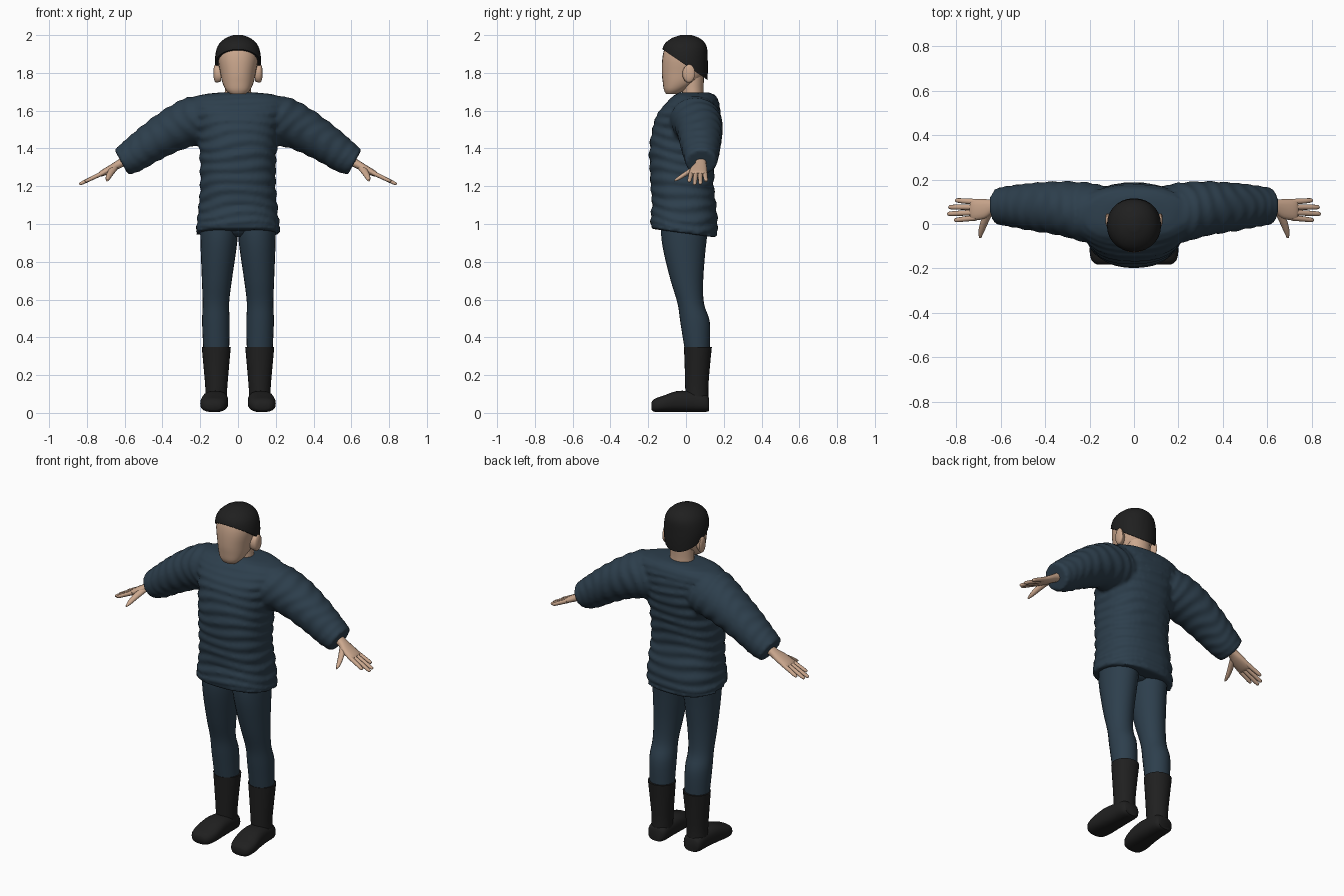
import bpy, bmesh, math
from mathutils import Vector

if "Cube" in bpy.data.objects:
    bpy.data.objects.remove(bpy.data.objects["Cube"])


def material(name, rgb):
    m = bpy.data.materials.new(name)
    m.use_nodes = True
    m.diffuse_color = (*rgb, 1)
    bsdf = m.node_tree.nodes["Principled BSDF"]
    bsdf.inputs["Base Color"].default_value = (*rgb, 1)
    bsdf.inputs["Roughness"].default_value = 0.8
    return m


NAVY = material("navy cloth", (0.026, 0.049, 0.073))
SKIN = material("skin", (0.6, 0.39, 0.27))
BLACK = material("black", (0.014, 0.014, 0.014))
X, Y, Z = Vector((1, 0, 0)), Vector((0, 1, 0)), Vector((0, 0, 1))
SLEEVE_UP = Vector((0.48, 0, 0.877))


def smooth_path(rings, steps):
    """Catmull-Rom interpolation of (x, y, z, radius_u, radius_v)."""
    r = [Vector(v) for v in rings]
    r = [r[0]] + r + [r[-1]]
    out = []
    for a, b, c, d in zip(r, r[1:], r[2:], r[3:]):
        for i in range(steps):
            t = i / steps
            out.append(b + (c - a) * (t / 2) + (a * 2 - b * 5 + c * 4 - d) * (t * t / 2)
                       + (b * 3 - a - c * 3 + d) * (t ** 3 / 2))
    return out + [r[-1]]


def loft(bm, rings, u=X, v=Y, n=20, steps=3, power=2.0, side=1, ripple=0.0, tilt=0.0):
    loops = []
    for k, s in enumerate(smooth_path(rings, steps)):
        loop = []
        for i in range(n):
            a = math.tau * i / n
            c, d = math.cos(a), math.sin(a)
            # Folds wander around the cloth
            fold = math.sin(k * 1.25 + 1.6 * math.sin(a * 2 + side) + math.sin(a * 3 + k * 0.2))
            f = 1 + ripple * fold
            p = Vector(s[:3]) + u * (s[3] * f * math.copysign(abs(c) ** (2 / power), c))
            p += v * (s[4] * f * math.copysign(abs(d) ** (2 / power), d))
            p.z -= tilt * p.y * max(0, 1.1 - p.z)
            p.x *= side
            loop.append(bm.verts.new(p))
        loops.append(loop)
    for a, b in zip(loops, loops[1:]):
        for i in range(n):
            j = (i + 1) % n
            bm.faces.new((a[i], a[j], b[j], b[i]))
    bm.faces.new(loops[0])
    bm.faces.new(loops[-1])


def finish(name, bm, mat, angle=50):
    bmesh.ops.recalc_face_normals(bm, faces=bm.faces[:])
    me = bpy.data.meshes.new(name)
    bm.to_mesh(me)
    bm.free()
    me.materials.append(mat)
    me.shade_smooth()
    me.set_sharp_from_angle(angle=math.radians(angle))
    ob = bpy.data.objects.new(name, me)
    bpy.context.scene.collection.objects.link(ob)
    return ob


# Jacket: torso and sleeves fused into one rumpled garment
bm = bmesh.new()
loft(bm, [(0, -.01, .95, .222, .17), (0, -.01, 1.0, .218, .178), (0, -.01, 1.1, .207, .17),
          (0, -.02, 1.2, .2, .167), (0, -.02, 1.3, .2, .172), (0, -.013, 1.4, .205, .18),
          (0, .002, 1.5, .215, .18), (0, .015, 1.58, .235, .168), (0, .035, 1.64, .25, .14),
          (0, .045, 1.68, .21, .11), (0, .045, 1.697, .09, .075)],
     n=48, steps=8, power=2.4, ripple=.03, tilt=.9)
for side in (1, -1):
    loft(bm, [(.12, .045, 1.565, .12, .12), (.2, .05, 1.55, .135, .138), (.33, .07, 1.505, .122, .118),
              (.46, .077, 1.43, .108, .102), (.56, .08, 1.36, .092, .09), (.618, .08, 1.327, .082, .075)],
         u=Y, v=SLEEVE_UP, n=36, steps=10, side=side, ripple=.03)
jacket = finish("jacket", bm, NAVY)
remesh = jacket.modifiers.new("fuse", 'REMESH')
remesh.mode = 'VOXEL'
remesh.voxel_size = 0.011
remesh.use_smooth_shade = True
relax = jacket.modifiers.new("relax", 'SMOOTH')
relax.iterations = 3

# Head with ears, and neck
bm = bmesh.new()
loft(bm, [(0, -.075, 1.688, .04, .03), (0, -.06, 1.71, .064, .057), (0, -.03, 1.75, .083, .093),
          (0, -.012, 1.8, .094, .116), (0, -.008, 1.88, .106, .117), (0, -.008, 1.94, .092, .1),
          (0, -.005, 1.975, .05, .06)], n=28, power=2.2)
loft(bm, [(0, .04, 1.64, .078, .062), (0, .036, 1.7, .07, .057), (0, .036, 1.79, .07, .06)])
for side in (1, -1):
    loft(bm, [(.09, .005, 1.795, .025, .04), (.108, .012, 1.795, .03, .047),
              (.122, .018, 1.798, .03, .046), (.129, .02, 1.8, .015, .025)], u=Y, v=Z, n=14, side=side)
finish("head", bm, SKIN)

# Hair cap, trimmed along a hairline sloping down to the nape
bm = bmesh.new()
loft(bm, [(0, .03, 1.73, .09, .08), (0, .005, 1.79, .112, .11), (0, -.005, 1.87, .122, .12),
          (0, -.006, 1.94, .108, .115), (0, -.002, 1.98, .072, .08), (0, 0, 2.0, .025, .03)],
     n=28, steps=4, power=2.1)
geom = bm.verts[:] + bm.edges[:] + bm.faces[:]
cut = bmesh.ops.bisect_plane(bm, geom=geom, plane_co=(0, 0, 1.84), plane_no=(0, .68, 1), clear_inner=True)
rim = [e for e in cut["geom_cut"] if isinstance(e, bmesh.types.BMEdge)]
bmesh.ops.edgeloop_fill(bm, edges=rim)
finish("hair", bm, BLACK)

for side, label in ((1, "left"), (-1, "right")):
    # Hand: palm, four fingers and a thumb
    bm = bmesh.new()
    loft(bm, [(.57, .08, 1.35, .03, .026), (.63, .078, 1.317, .03, .022), (.67, .068, 1.294, .044, .02),
              (.72, .064, 1.268, .048, .016), (.735, .064, 1.26, .043, .011)],
         u=Y, v=SLEEVE_UP, n=16, power=2.3, side=side)
    for y, tip_y, tip_x in ((.028, .018, .81), (.052, .046, .84), (.076, .076, .835), (.1, .106, .805)):
        drop = (tip_x - .71) * .47
        loft(bm, [(.71, y, 1.272, .013, .012), ((.71 + tip_x) / 2, (y + tip_y) / 2, 1.272 - drop / 2, .012, .011),
                  (tip_x - .01, tip_y, 1.276 - drop, .01, .009), (tip_x, tip_y, 1.272 - drop, .004, .004)],
             u=Y, v=SLEEVE_UP, n=10, side=side)
    loft(bm, [(.655, .05, 1.298, .02, .017), (.675, .005, 1.27, .018, .015),
              (.688, -.035, 1.245, .013, .012), (.693, -.062, 1.23, .005, .005)],
         u=X, v=Z, n=10, side=side)
    finish(label + "_hand", bm, SKIN)

    # Trouser leg
    bm = bmesh.new()
    loft(bm, [(.1, -.01, 1.05, .1, .12), (.1, -.01, .95, .1, .122), (.104, -.008, .85, .093, .11),
              (.112, .005, .7, .079, .086), (.117, .025, .58, .07, .07), (.117, .048, .48, .073, .078),
              (.115, .06, .33, .068, .066)], n=24, steps=4, side=side)
    finish(label + "_trouser_leg", bm, NAVY)

    # Boot: shaft and foot
    bm = bmesh.new()
    loft(bm, [(.115, .063, .35, .077, .074), (.115, .06, .25, .068, .067),
              (.115, .057, .13, .058, .061), (.117, .06, .05, .058, .06)], n=24, side=side)
    loft(bm, [(.117, .122, .045, .045, .035), (.117, .1, .053, .058, .048), (.118, .03, .06, .063, .055),
              (.122, -.05, .06, .07, .055), (.127, -.12, .048, .073, .043),
              (.13, -.165, .04, .06, .035), (.13, -.183, .036, .036, .02)],
         u=X, v=Z, n=24, power=2.6, side=side)
    finish(label + "_boot", bm, BLACK)

# Seat of the trousers under the hem
bm = bmesh.new()
loft(bm, [(0, -.005, 1.04, .16, .12), (0, -.005, .96, .12, .1), (0, 0, .93, .04, .06)])
finish("trouser_seat", bm, NAVY)
